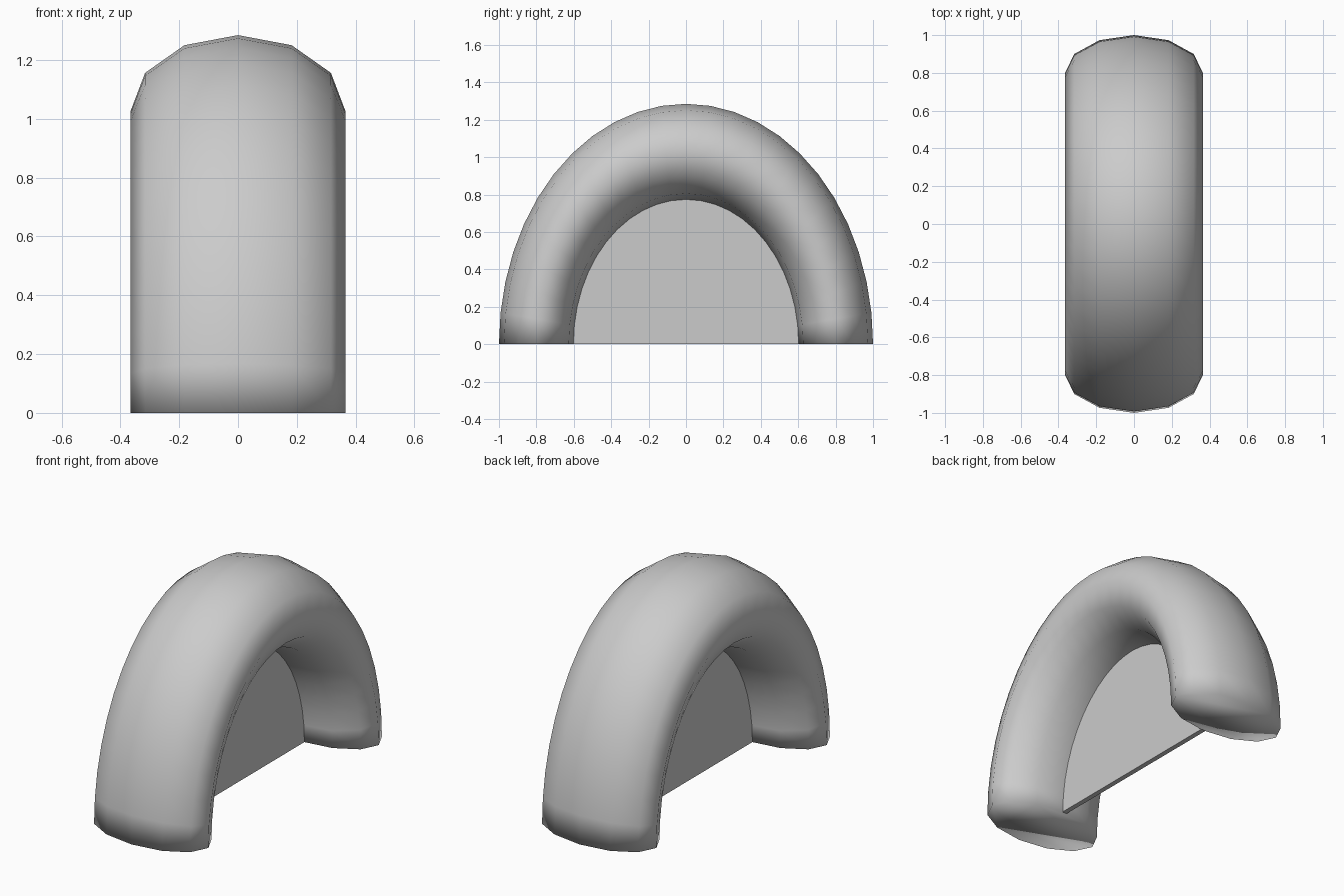
import bpy, bmesh
from math import sin, cos, pi

if "Cube" in bpy.data.objects:
    bpy.data.objects.remove(bpy.data.objects["Cube"])

RAISE = 1.285          # vertical stretch of the arch
HALF_WIDTH = 0.365     # half width of the tube along x


def finish(bm, name, smooth):
    bmesh.ops.recalc_face_normals(bm, faces=bm.faces)
    for f in bm.faces:
        f.smooth = smooth
    mesh = bpy.data.meshes.new(name)
    bm.to_mesh(mesh)
    bm.free()
    obj = bpy.data.objects.new(name, mesh)
    bpy.context.collection.objects.link(obj)
    return obj


# Arch tube: half of a stretched torus with smooth-shaded closed ends
def build_arch(major=0.8, minor=0.2, steps=24, sides=12):
    bm = bmesh.new()
    rings = []
    for i in range(steps + 1):
        a = pi * i / steps
        ring = []
        for j in range(sides):
            b = 2 * pi * j / sides
            r = major + minor * cos(b)
            ring.append(bm.verts.new((HALF_WIDTH * sin(b), r * cos(a), RAISE * r * sin(a))))
        rings.append(ring)
    for p, q in zip(rings, rings[1:]):
        for j in range(sides):
            k = (j + 1) % sides
            bm.faces.new((p[j], p[k], q[k], q[j]))
    bm.faces.new(rings[0])
    bm.faces.new(rings[-1])
    return finish(bm, "arch_tube", True)


# Thin panel closing the opening under the arch
def build_panel(radius=0.605, thickness=0.03, steps=24):
    bm = bmesh.new()
    outline = [bm.verts.new((-thickness / 2, radius * cos(pi * i / steps),
                             RAISE * radius * sin(pi * i / steps)))
               for i in range(steps + 1)]
    face = bm.faces.new(outline)
    ext = bmesh.ops.extrude_face_region(bm, geom=[face], use_keep_orig=True)
    moved = [v for v in ext["geom"] if isinstance(v, bmesh.types.BMVert)]
    bmesh.ops.translate(bm, verts=moved, vec=(thickness, 0, 0))
    return finish(bm, "back_panel", False)


build_arch()
build_panel()
